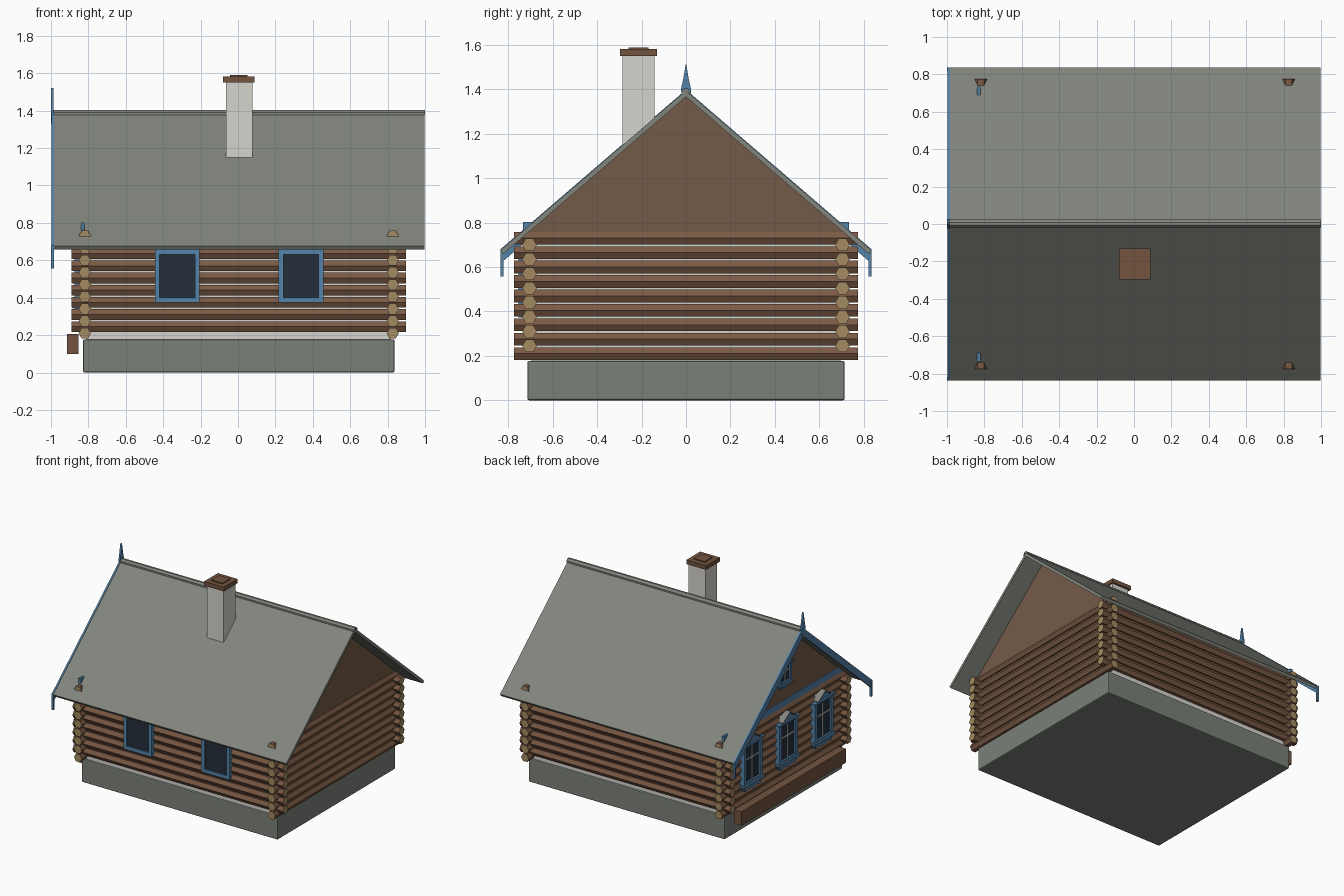
import bpy, bmesh, math
from mathutils import Vector

if "Cube" in bpy.data.objects:
    bpy.data.objects.remove(bpy.data.objects["Cube"], do_unlink=True)


def material(name, r, g, b):
    """Flat material from sRGB bytes."""
    lin = [((c / 255 + 0.055) / 1.055) ** 2.4 for c in (r, g, b)] + [1]
    m = bpy.data.materials.new(name)
    m.use_nodes = True
    m.diffuse_color = lin
    m.node_tree.nodes["Principled BSDF"].inputs["Base Color"].default_value = lin
    return m


LOG = material("log_brown", 122, 90, 68)
END = material("log_end_tan", 164, 138, 98)
GABLE = material("gable_brown", 116, 91, 72)
TRIM = material("dark_wood", 114, 84, 62)
BLUE = material("trim_blue", 84, 132, 170)
GLASS = material("window_glass", 36, 46, 58)
ROOF = material("roof_grey", 130, 133, 125)
STONE = material("foundation_grey", 122, 128, 120)
WHITE = material("light_plaster", 214, 212, 206)

CX = 0.004                       # house centre along x
LOG_X, LOG_Y = 0.823, 0.705      # log wall centre lines
PITCH, LOG_R = 0.065, 0.033
RIDGE, SLOPE, EAVE = 1.395, 0.86, 0.836
FACADE = CX - LOG_X - LOG_R      # outer plane of the decorated gable wall


def finish(name, bm, *mats):
    bmesh.ops.recalc_face_normals(bm, faces=bm.faces)
    me = bpy.data.meshes.new(name)
    bm.to_mesh(me)
    bm.free()
    for m in mats:
        me.materials.append(m)
    ob = bpy.data.objects.new(name, me)
    bpy.context.collection.objects.link(ob)
    return ob


def add_prism(bm, pts, x0, x1):
    """Extrude a (y, z) outline along x."""
    face = bm.faces.new([bm.verts.new((x0, y, z)) for y, z in pts])
    ext = bmesh.ops.extrude_face_region(bm, geom=[face])["geom"]
    verts = [v for v in ext if isinstance(v, bmesh.types.BMVert)]
    bmesh.ops.translate(bm, verts=verts, vec=(x1 - x0, 0, 0))


def prism(name, pts, x0, x1, mat):
    bm = bmesh.new()
    add_prism(bm, pts, x0, x1)
    return finish(name, bm, mat)


def boxes(name, mat, *extents):
    """One object made of boxes given as (x0, x1, y0, y1, z0, z1)."""
    bm = bmesh.new()
    for x0, x1, y0, y1, z0, z1 in extents:
        add_prism(bm, [(y0, z0), (y1, z0), (y1, z1), (y0, z1)], x0, x1)
    return finish(name, bm, mat)


def log_wall(name, axis, offset, length, z0, count):
    """Stack of hexagonal logs along an axis, with tan cut ends."""
    bm = bmesh.new()
    for i in range(count):
        rings = []
        for s in (-1, 1):
            ring = []
            for k in range(6):
                a = k * math.pi / 3
                side = offset + LOG_R * math.cos(a)
                z = z0 + i * PITCH + LOG_R * math.sin(a)
                p = (CX + s * length, side, z) if axis == "x" else (CX + side, s * length, z)
                ring.append(bm.verts.new(p))
            bm.faces.new(ring).material_index = 1
            rings.append(ring)
        for k in range(6):
            j = (k + 1) % 6
            bm.faces.new((rings[0][k], rings[0][j], rings[1][j], rings[1][k]))
    finish(name, bm, LOG, END)


# Foundation and inner wall core
base = boxes("foundation", STONE, (CX - 0.833, CX + 0.833, -0.715, 0.715, 0, 0.177))
bev = base.modifiers.new("edge_bevel", "BEVEL")
bev.width, bev.segments = 0.008, 2
boxes("wall_core", WHITE, (CX - 0.815, CX + 0.815, -0.697, 0.697, 0.17, 0.74))

# Log walls, the two directions interlocked by half a log
for s, side in ((-1, "front"), (1, "back")):
    log_wall(side + "_log_wall", "x", s * LOG_Y, 0.895, 0.245, 8)
for s, side in ((-1, "right"), (1, "left")):
    log_wall(side + "_log_wall", "y", s * LOG_X, 0.775, 0.21, 9)
    gx = CX + s * LOG_X
    prism(side + "_gable", [(-0.712, 0.755), (0.712, 0.755), (0, 1.37)], gx - 0.012, gx + 0.012, GABLE)


def roof_z(y, drop=0.0):
    return RIDGE - SLOPE * abs(y) - drop


# Roof slopes, ridge cap, barge boards with hanging ends
for s, side in ((-1, "front"), (1, "back")):
    e = s * EAVE
    prism(side + "_roof", [(0, roof_z(0)), (e, roof_z(e)), (e - s * 0.012, roof_z(e, 0.018)),
                           (0, roof_z(0, 0.028))], -0.986, 0.996, ROOF)
    prism(side + "_barge_board", [(0, roof_z(0, -0.004)), (e, roof_z(e, -0.004)),
                                  (e, roof_z(e, 0.06)), (0, roof_z(0, 0.06))], -0.998, -0.985, BLUE)
    boxes(side + "_barge_pendant", BLUE, (-1.0, -0.984, min(e, e - s * 0.015), max(e, e - s * 0.015), 0.557, 0.68))
prism("ridge_cap", [(-0.02, 1.378), (0, 1.395), (0.023, 1.378), (0.023, 1.39), (0.008, 1.404),
                    (-0.008, 1.404), (-0.02, 1.39)], -0.986, 1.0, ROOF)
prism("ridge_finial", [(-0.012, 1.33), (0.012, 1.33), (0.023, 1.4), (0.012, 1.45), (0, 1.52),
                       (-0.012, 1.45), (-0.023, 1.4)], -1.0, -0.986, BLUE)

# Chimney with stepped cap
boxes("chimney", WHITE, (-0.065, 0.077, -0.285, -0.143, 1.0, 1.552))
boxes("chimney_cap", TRIM, (-0.08, 0.088, -0.298, -0.13, 1.55, 1.582),
      (-0.042, 0.05, -0.26, -0.168, 1.58, 1.59))

# Plain front windows
for cx, side in ((-0.325, "right"), (0.336, "left")):
    a, b, t = cx - 0.12, cx + 0.12, 0.026
    boxes(side + "_front_window_frame", BLUE,
          (a, a + t, -0.755, -0.7, 0.373, 0.67), (b - t, b, -0.755, -0.7, 0.373, 0.67),
          (a + t, b - t, -0.755, -0.7, 0.373, 0.4), (a + t, b - t, -0.755, -0.7, 0.632, 0.67))
    boxes(side + "_front_window_glass", GLASS, (a + t, b - t, -0.744, -0.7, 0.4, 0.632))


def carved_window(name, cy, z0, z1, half, plane, t):
    """Facade window: framed glass, glazing bars, apron and pointed head."""
    out, w = plane - 0.022, half + t
    boxes(name + "_glass", GLASS, (plane - 0.008, plane + 0.03, cy - half, cy + half, z0, z1))
    boxes(name + "_frame", BLUE,
          (out, plane + 0.03, cy - w, cy - half, z0 - t, z1 + t),
          (out, plane + 0.03, cy + half, cy + w, z0 - t, z1 + t),
          (out, plane + 0.03, cy - half, cy + half, z0 - t, z0),
          (out, plane + 0.03, cy - half, cy + half, z1, z1 + t),
          (out - 0.012, plane + 0.02, cy - w - t / 2, cy + w + t / 2, z0 - t, z0 - t / 2),
          (out - 0.012, plane + 0.02, cy - w - t / 2, cy + w + t / 2, z1 + t / 2, z1 + t))
    zm = z0 + (z1 - z0) * 0.64
    boxes(name + "_bars", WHITE,
          (plane - 0.014, plane, cy - 0.005, cy + 0.005, z0, z1),
          (plane - 0.014, plane, cy - half, cy + half, zm - 0.005, zm + 0.005))
    # apron below, pediment above
    zb, zt = z0 - t, z1 + t
    prism(name + "_apron", [(cy - w, zb), (cy - w * 0.8, zb - t * 1.4), (cy - w * 0.4, zb - t),
                            (cy, zb - t * 1.5), (cy + w * 0.4, zb - t), (cy + w * 0.8, zb - t * 1.4),
                            (cy + w, zb)], out + 0.004, plane + 0.02, BLUE)
    prism(name + "_pediment", [(cy - w * 0.75, zt), (cy + w * 0.75, zt), (cy, zt + t * 2)],
          out, plane + 0.02, BLUE)
    for s in (-1, 1):
        prism(name + "_pediment_cover", [(cy + s * w * 0.8, zt), (cy + s * w * 0.8, zt + 0.008),
                                         (cy, zt + t * 2 + 0.01), (cy, zt + t * 2)],
              out - 0.014, plane + 0.02, ROOF)


# Decorated gable side: windows, cornice board, bench beam
for cy, name in ((-0.43, "front_side_window"), (0, "middle_side_window"), (0.43, "back_side_window")):
    carved_window(name, cy, 0.37, 0.635, 0.083, FACADE, 0.028)
carved_window("attic_window", 0, 0.95, 1.07, 0.05, CX - LOG_X - 0.012, 0.02)
boxes("gable_cornice", BLUE, (FACADE + 0.012, FACADE + 0.03, -0.735, 0.735, 0.757, 0.803))
boxes("side_bench_beam", TRIM, (-0.915, -0.853, -0.635, 0.635, 0.1, 0.207))
